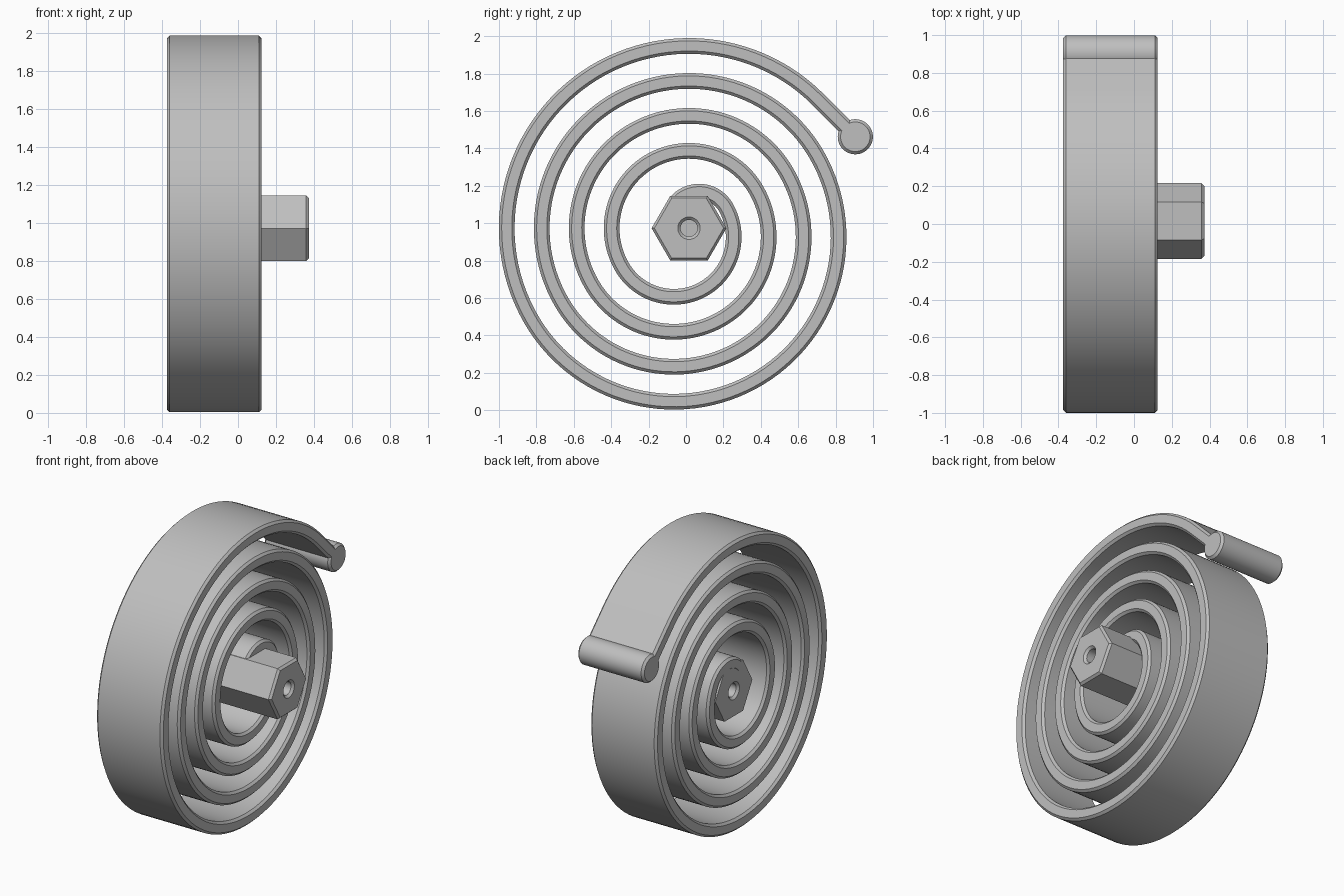
import bpy, bmesh, math
from mathutils import Vector

if "Cube" in bpy.data.objects:
    bpy.data.objects.remove(bpy.data.objects["Cube"])

steel = bpy.data.materials.new("light grey steel")
steel.use_nodes = True
GREY = (0.52, 0.52, 0.52, 1)
steel.diffuse_color = GREY
steel.node_tree.nodes["Principled BSDF"].inputs["Base Color"].default_value = GREY

BACK, FRONT, CHAMFER = -0.375, 0.125, 0.015
HALF = 0.042                    # half the strip thickness
PITCH = 0.187
HUB = Vector((0.016, 0.973))    # (y, z) of the hub axis
JOIN = math.radians(30)         # line on which the spiral arcs meet


def unit(a):
    return Vector((math.cos(a), math.sin(a)))


def loft(name, rings):
    """Skin a list of equal point rings and cap both ends."""
    bm = bmesh.new()
    loops = [[bm.verts.new(p) for p in ring] for ring in rings]
    n = len(loops[0])
    for a, b in zip(loops, loops[1:]):
        for i in range(n):
            j = (i + 1) % n
            bm.faces.new((a[i], a[j], b[j], b[i]))
    bm.faces.new(loops[0])
    bm.faces.new(loops[-1])
    bmesh.ops.recalc_face_normals(bm, faces=bm.faces)
    mesh = bpy.data.meshes.new(name)
    bm.to_mesh(mesh)
    bm.free()
    mesh.materials.append(steel)
    ob = bpy.data.objects.new(name, mesh)
    bpy.context.collection.objects.link(ob)
    return ob


def turned(name, centre, profile, sides):
    """Solid around the x direction from (x, radius) pairs."""
    rings = []
    for x, r in profile:
        pts = [centre + r * unit(math.tau * i / sides) for i in range(sides)]
        rings.append([(x, p.x, p.y) for p in pts])
    return loft(name, rings)


def smooth(ob):
    bpy.ops.object.select_all(action="DESELECT")
    ob.select_set(True)
    bpy.context.view_layer.objects.active = ob
    bpy.ops.object.shade_smooth_by_angle(angle=math.radians(25))


# Spiral centre line: (point, outward direction), from the hub outwards
path = []


def arc(centre, radius, start, end):
    steps = max(8, int(abs(end - start) / math.radians(3)))
    for i in range(steps + 1):
        if path and i == 0:
            continue
        d = unit(start + (end - start) * i / steps)
        path.append((centre + radius * d, d))


low_centre = HUB - PITCH / 2 * unit(JOIN)
low_radius, inner_radius = 0.32, 0.164
arc(low_centre + (low_radius - inner_radius) * unit(JOIN), inner_radius,
    math.radians(140), JOIN)
for turn in range(4):
    r = low_radius + turn * PITCH
    arc(low_centre, r, JOIN, JOIN - math.pi)
    stop = math.radians(45) if turn == 3 else JOIN
    arc(HUB, r + PITCH / 2, JOIN + math.pi, stop)

# Straight tail leading to the end pin
tip, out = path[-1]
pin_centre = tip + 0.283 * Vector((out.y, -out.x))
path.append((pin_centre, out))

# Spring strip with chamfered long edges
section = []
for s, x, inward in ((-1, BACK, 1), (1, BACK, 1), (1, FRONT, -1), (-1, FRONT, -1)):
    side = (s * HALF, x + inward * CHAMFER)
    flat = (s * (HALF - CHAMFER), x)
    section += [side, flat] if s * inward < 0 else [flat, side]
strip = loft("spiral_strip", [
    [(x, (p + o * d).x, (p + o * d).y) for o, x in section] for p, d in path])
smooth(strip)

# Round pin at the outer end
R = 0.094
pin = turned("end_pin", pin_centre,
             [(BACK, R - CHAMFER), (BACK + CHAMFER, R),
              (FRONT - CHAMFER, R), (FRONT, R - CHAMFER)], 48)
smooth(pin)

# Hexagonal hub with a chamfered front
H = 0.2
TOP = 0.373
hub = turned("hex_hub", HUB,
             [(BACK + 0.002, H), (TOP - CHAMFER, H), (TOP, H - CHAMFER)], 6)

# Countersunk blind bores at both ends of the hub
for name, end, s in (("front_bore", TOP, -1), ("back_bore", BACK + 0.002, 1)):
    cutter = turned(name + "_cutter", HUB,
                    [(end - s * 0.015, 0.075), (end + s * 0.015, 0.045),
                     (end + s * 0.2, 0.045)], 32)
    cutter.hide_render = True
    cutter.hide_set(True)
    cut = hub.modifiers.new(name, "BOOLEAN")
    cut.operation = "DIFFERENCE"
    cut.solver = "EXACT"
    cut.object = cutter
    bpy.context.view_layer.objects.active = hub
    bpy.ops.object.modifier_apply(modifier=name)
    bpy.data.objects.remove(cutter)
smooth(hub)
